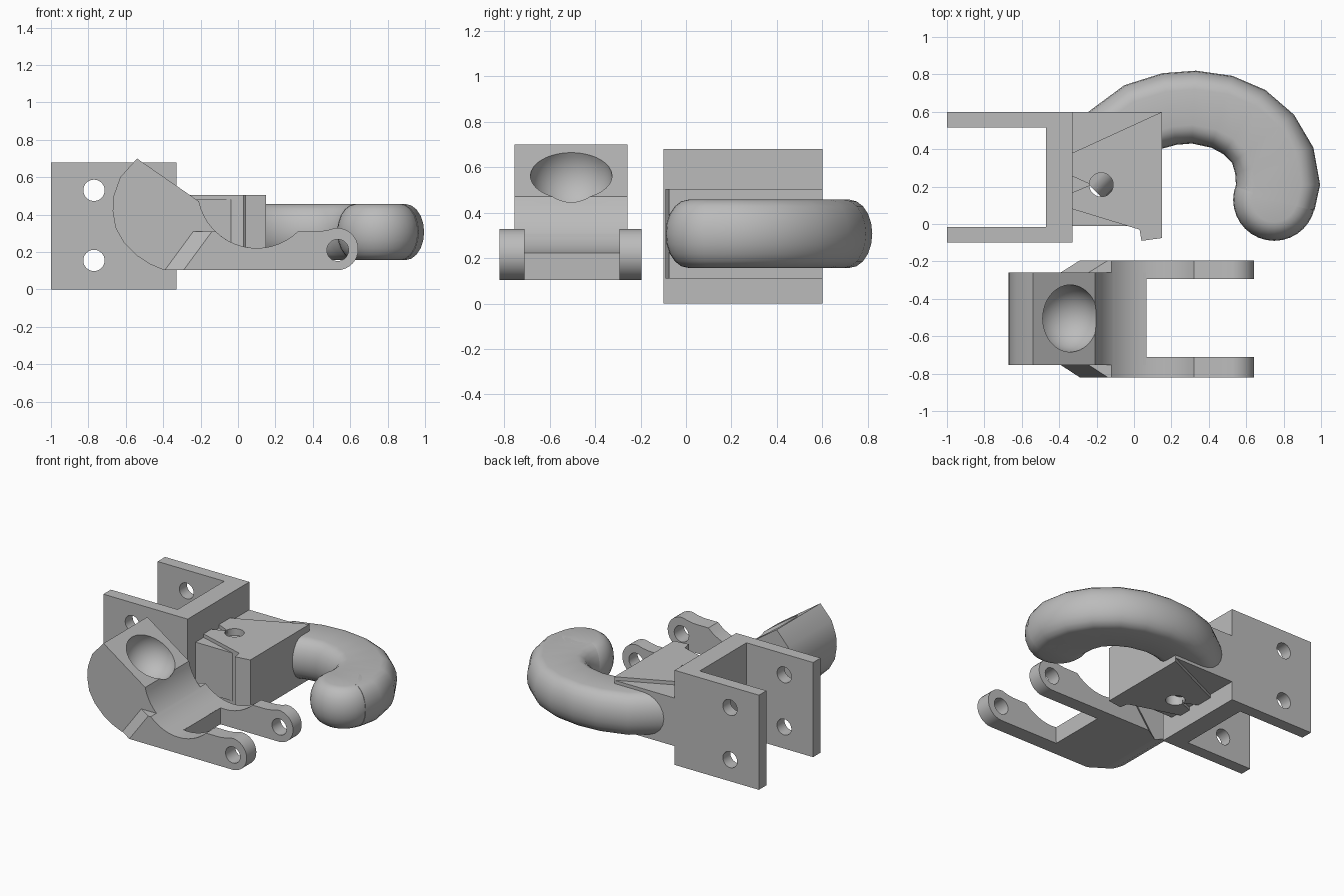
import bpy, bmesh, math
from mathutils import Vector

if "Cube" in bpy.data.objects:
    bpy.data.objects.remove(bpy.data.objects["Cube"])

GREY = (0.5, 0.5, 0.5, 1)
steel = bpy.data.materials.new("plain grey steel")
steel.use_nodes = True
steel.diffuse_color = GREY
steel.node_tree.nodes["Principled BSDF"].inputs["Base Color"].default_value = GREY


def loft(name, sections):
    """Skin a list of matching point rings and cap both ends."""
    bm = bmesh.new()
    rings = [[bm.verts.new(p) for p in s] for s in sections]
    for a, b in zip(rings, rings[1:]):
        for i in range(len(a)):
            j = (i + 1) % len(a)
            bm.faces.new((a[i], a[j], b[j], b[i]))
    bm.faces.new(rings[0])
    bm.faces.new(rings[-1])
    bmesh.ops.recalc_face_normals(bm, faces=bm.faces)
    mesh = bpy.data.meshes.new(name)
    bm.to_mesh(mesh)
    bm.free()
    mesh.materials.append(steel)
    ob = bpy.data.objects.new(name, mesh)
    bpy.context.collection.objects.link(ob)
    return ob


def prism_z(name, outline, low, high):
    return loft(name, [[(x, y, z) for x, y in outline] for z in (low, high)])


def prism_y(name, outline, front, back):
    return loft(name, [[(x, y, z) for x, z in outline] for y in (front, back)])


def arc(cx, cy, r, start, end, n):
    angles = [math.radians(start + (end - start) * i / n) for i in range(n + 1)]
    return [(cx + r * math.cos(a), cy + r * math.sin(a)) for a in angles]


def circle(cx, cy, r, n=32):
    return arc(cx, cy, r, 0, 360, n)[:-1]


def rect(x0, y0, x1, y1):
    return [(x0, y0), (x1, y0), (x1, y1), (x0, y1)]


def select(ob):
    bpy.ops.object.select_all(action='DESELECT')
    ob.select_set(True)
    bpy.context.view_layer.objects.active = ob


def cut(ob, cutter):
    mod = ob.modifiers.new("cut", 'BOOLEAN')
    mod.operation = 'DIFFERENCE'
    mod.solver = 'EXACT'
    mod.object = cutter
    select(ob)
    bpy.ops.object.modifier_apply(modifier=mod.name)
    bpy.data.objects.remove(cutter)


def smooth(ob, degrees=30):
    select(ob)
    bpy.ops.object.shade_smooth_by_angle(angle=math.radians(degrees))


# U-shaped mounting bracket with bolt holes
bracket = prism_z("mounting_bracket", [
    (-1, -0.1), (-0.33, -0.1), (-0.33, 0.6), (-1, 0.6),
    (-1, 0.515), (-0.47, 0.515), (-0.47, -0.015), (-1, -0.015)], 0, 0.68)
for z in (0.155, 0.53):
    cut(bracket, prism_y("bolt_cutter", circle(-0.77, z, 0.057), -0.3, 0.8))
smooth(bracket)

# Central block with vertical pin hole and wedge notches
block = prism_z("pin_block", [
    (-0.33, 0.38), (0.15, 0.6), (0.15, -0.075),
    (0.04, -0.09), (0.03, -0.03), (-0.33, 0.08)], 0.11, 0.505)
cut(block, prism_z("pin_cutter", circle(-0.175, 0.21, 0.064), 0, 0.7))
for low in (0.05, 0.48):
    cut(block, prism_z("notch_cutter",
                       [(-0.35, 0.265), (-0.23, 0.21), (-0.35, 0.16)], low, low + 0.085))
smooth(block)

# Thinner webs either side of the block
prism_z("front_web", [(-0.33, 0.1), (-0.33, -0.01), (-0.04, -0.01), (0, 0.01)], 0.135, 0.48)
prism_z("back_web", [(-0.33, 0.36), (0.15, 0.58), (0.15, 0.6), (-0.33, 0.6)], 0.135, 0.48)

# Hook: flat-topped rounded section swept along a curve
MID, HALF, SIDE = 0.307, 0.15, 0.1
path = [(-0.30, 0.27, 0.195), (-0.12, 0.45, 0.195), (0.04, 0.57, 0.195),
        (0.19, 0.615, 0.195), (0.32, 0.625, 0.195), (0.47, 0.60, 0.2),
        (0.59, 0.545, 0.205), (0.69, 0.455, 0.21), (0.75, 0.34, 0.22),
        (0.77, 0.21, 0.225), (0.75, 0.12, 0.22)]
sections = []
for i, (x, y, w) in enumerate(path):
    a, b = path[max(i - 1, 0)], path[min(i + 1, len(path) - 1)]
    d = Vector((b[0] - a[0], b[1] - a[1])).normalized()
    ring = []
    for sign, start in ((1, -90), (-1, 90)):
        for c, s in arc(0, 0, 1, start, start + 180, 10):
            off = sign * (w - SIDE) + SIDE * c
            ring.append((x - d.y * off, y + d.x * off, MID + HALF * s))
    sections.append(ring)
smooth(loft("hook_arm", sections), 40)

# Rounded hook tip
tip = [[(x, y, MID + HALF * s) for x, y in circle(0.75, 0.13, 0.12 + SIDE * c)]
       for c, s in arc(0, 0, 1, -90, 90, 10)]
smooth(loft("hook_tip", tip), 40)

# Latch body with ball socket
saddle = (0.1, 0.537, 0.316)
body = prism_y("latch_body", [
    (-0.54, 0.70), (-0.63, 0.6), (-0.665, 0.5), (-0.67, 0.42), (-0.655, 0.33),
    (-0.61, 0.25), (-0.54, 0.18), (-0.47, 0.135), (-0.4, 0.105), (0.065, 0.105)]
    + arc(*saddle, 264, 192, 10), -0.755, -0.258)
bpy.ops.mesh.primitive_uv_sphere_add(segments=40, ring_count=24, radius=0.18,
                                     location=(-0.345, -0.505, 0.555))
ball = bpy.context.object
ball.data.materials.append(steel)
cut(body, ball)
smooth(body)

# Latch fork: wide base with chamfered cheeks and two rounded ears
edge = (arc(*saddle, 226, 314, 12) + [(0.43, 0.31), (0.48, 0.317)]
        + arc(0.53, 0.216, 0.113, 95, -90, 16))
outer = [(-0.29, 0.105), (-0.14, 0.309)] + edge
inner = [(-0.39, 0.105), (-0.24, 0.309)] + edge
fork = loft("latch_fork", [[(x, y, z) for x, z in outline] for outline, y in (
    (outer, -0.82), (inner, -0.755), (inner, -0.258), (outer, -0.195))])
cut(fork, prism_z("fork_cutter", rect(0.065, -0.71, 0.8, -0.293), 0, 0.6))
cut(fork, prism_y("ear_cutter", circle(0.533, 0.21, 0.058), -1, 0))
smooth(fork)
